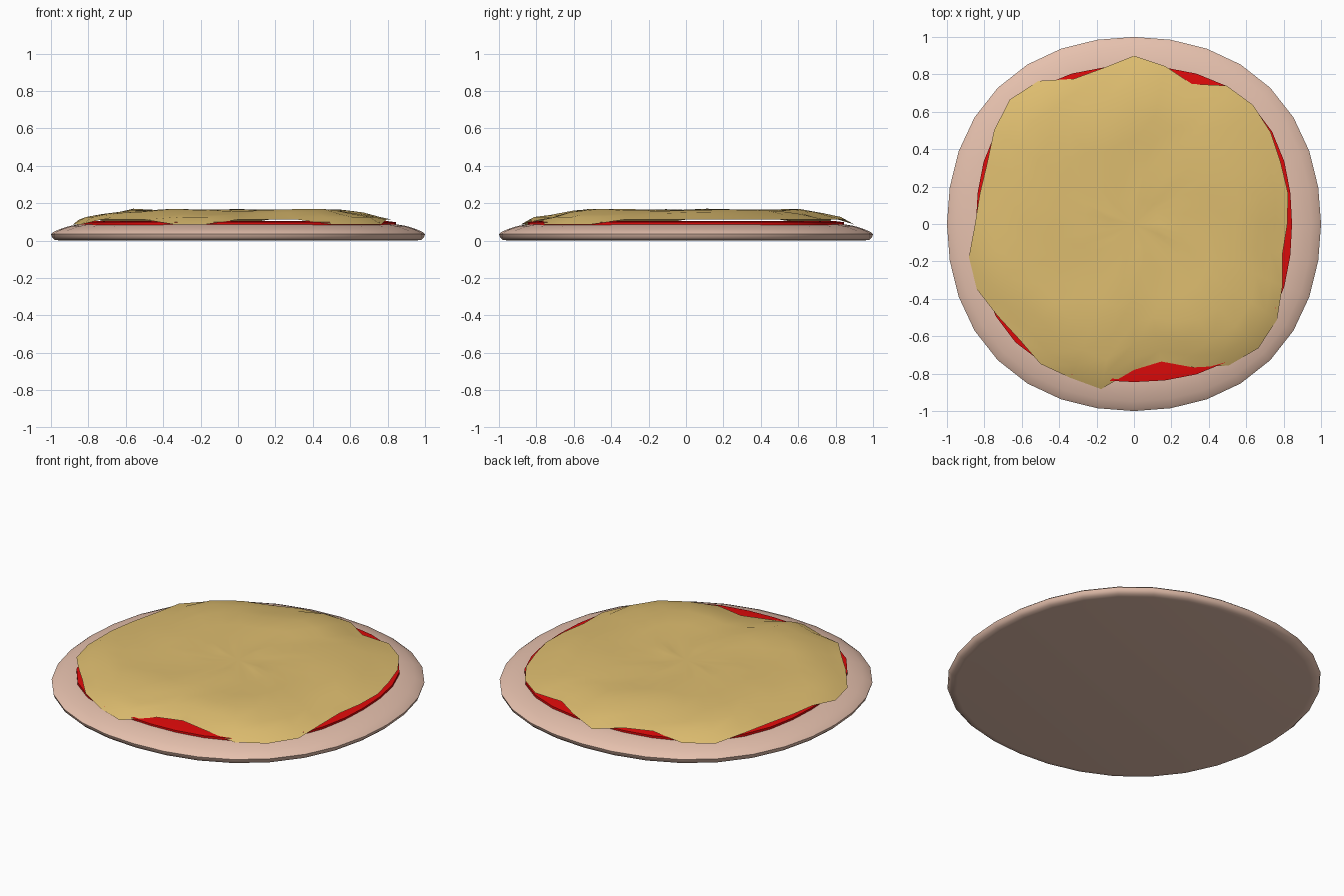
import bpy
import bmesh
import random
from math import sin, cos, tau

cube = bpy.data.objects.get("Cube")
if cube:
    bpy.data.objects.remove(cube)

random.seed(7)
SIDES = 32


def material(name, color):
    mat = bpy.data.materials.new(name)
    mat.use_nodes = True
    mat.diffuse_color = color
    mat.node_tree.nodes["Principled BSDF"].inputs["Base Color"].default_value = color
    return mat


def squarish(i, bulge):
    """Radius factor of a slightly squared circle."""
    return 1 + bulge * sin(2 * tau * i / SIDES) ** 2


def lathe(name, rings, radius, height, mat, closed_bottom=True, angle=0.7):
    """Skin rings from the outside in, ending in a centre point."""
    bm = bmesh.new()
    loops = []
    for r, z in rings:
        loops.append([bm.verts.new((cos(tau * i / SIDES) * r * radius(i),
                                    sin(tau * i / SIDES) * r * radius(i),
                                    height(i, r, z))) for i in range(SIDES)])
    for low, high in zip(loops, loops[1:]):
        for i in range(SIDES):
            j = (i + 1) % SIDES
            bm.faces.new((low[i], low[j], high[j], high[i]))
    top = bm.verts.new((0, 0, rings[-1][1]))
    for i in range(SIDES):
        bm.faces.new((loops[-1][i], loops[-1][(i + 1) % SIDES], top))
    if closed_bottom:
        bm.faces.new(loops[0][::-1])
    mesh = bpy.data.meshes.new(name)
    bm.to_mesh(mesh)
    bm.free()
    mesh.materials.append(mat)
    obj = bpy.data.objects.new(name, mesh)
    bpy.context.collection.objects.link(obj)
    bpy.ops.object.select_all(action="DESELECT")
    obj.select_set(True)
    bpy.context.view_layer.objects.active = obj
    bpy.ops.object.shade_smooth_by_angle(angle=angle)
    return obj


def level(i, r, z):
    return z


# Dough base with a rounded rim
lathe("dough_base",
      [(0.95, 0), (0.98, 0.004), (0.995, 0.018), (1, 0.035), (0.985, 0.047),
       (0.95, 0.062), (0.9, 0.078), (0.84, 0.088), (0.7, 0.092)],
      lambda i: squarish(i, 0.03), level,
      material("dough", (0.79, 0.53, 0.42, 1)), angle=1.0)

# Thin sauce layer
SAUCE = 0.845
lathe("sauce_layer", [(SAUCE, 0.08), (SAUCE, 0.098), (0.8, 0.104)],
      lambda i: squarish(i, 0.06), level,
      material("tomato_red", (0.75, 0.003, 0.003, 1)))

# Melted cheese: uneven outline (radii in hundredths) and a bumpy surface
outline = [82, 84, 85, 88, 90, 89, 81, 86, 90, 85, 84, 92, 94, 90, 85, 84,
           85, 90, 91, 88, 87, 90, 89, 90, 78, 75, 83, 91, 94, 92, 86, 81]


def cheese_height(i, r, z):
    if r == 1:
        overhang = outline[i] / 100 - SAUCE * squarish(i, 0.06)
        return 0.086 if overhang > 0.015 else 0.112
    if r > 0.9:
        return z
    a = tau * i / SIDES
    return z + 0.008 * sin(5 * a + 9 * r) * r + random.uniform(-0.003, 0.003)


lathe("melted_cheese",
      [(1, 0.1), (0.92, 0.126), (0.82, 0.145), (0.68, 0.163), (0.5, 0.161),
       (0.32, 0.164), (0.16, 0.162)],
      lambda i: outline[i] / 100, cheese_height,
      material("cheese_yellow", (0.73, 0.51, 0.16, 1)),
      closed_bottom=False, angle=1.0)
